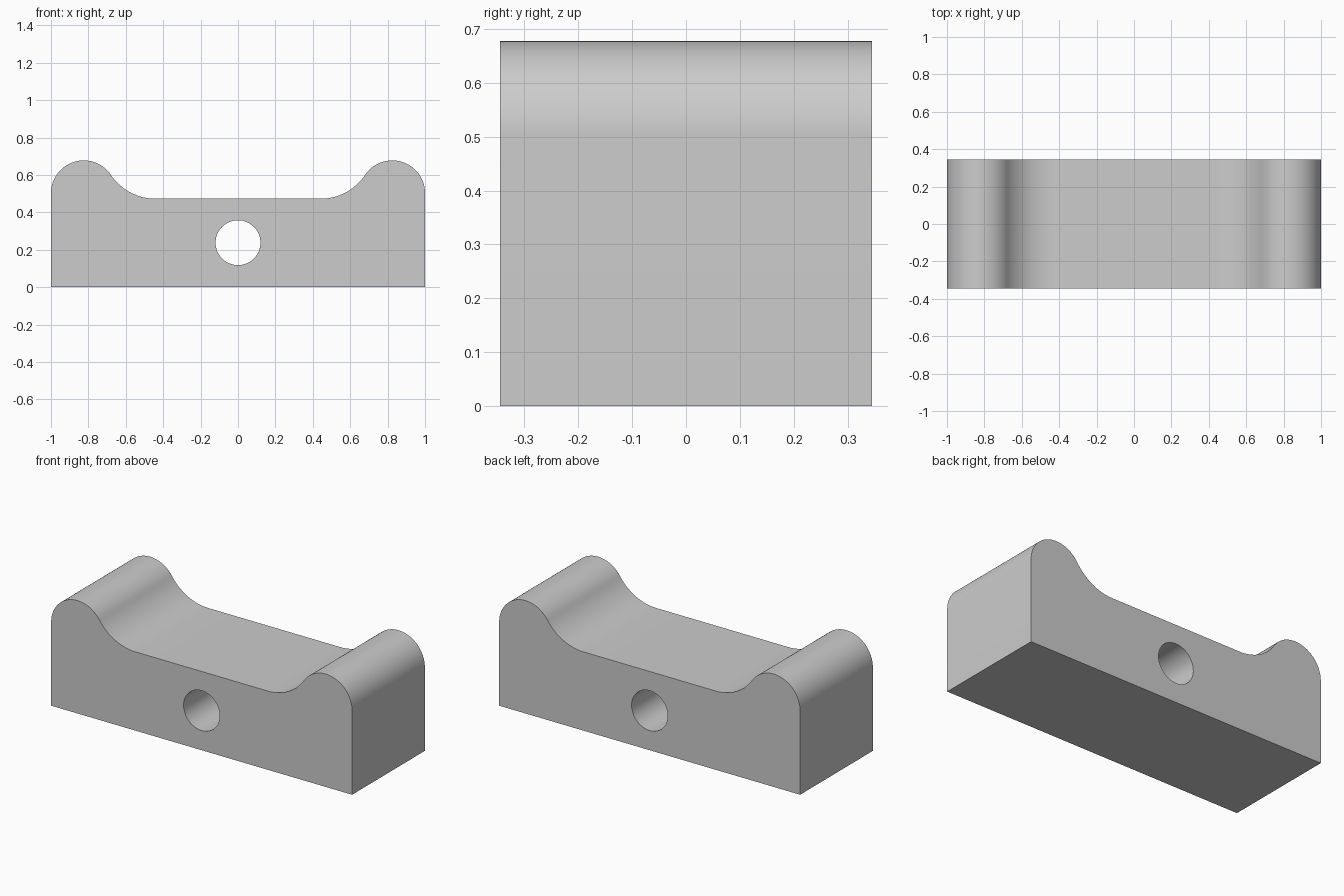
import bpy
import bmesh
from math import cos, sin, pi, atan2
from mathutils import Vector

if "Cube" in bpy.data.objects:
    bpy.data.objects.remove(bpy.data.objects["Cube"], do_unlink=True)

HALF_LENGTH, HALF_DEPTH = 1.0, 0.345
SADDLE_Z, SADDLE_X = 0.473, 0.44        # flat middle of the top
HUMP_R, HUMP_Z = 0.175, 0.503           # rounded end humps
BORE_R, BORE_Z = 0.12, 0.238            # round through hole


def arc(cx, cz, radius, start, end, steps):
    angles = [start + (end - start) * i / steps for i in range(steps + 1)]
    return [(cx + radius * cos(a), cz + radius * sin(a)) for a in angles]


# Fillet radius that makes the saddle curve tangent to the hump
hump_x = HALF_LENGTH - HUMP_R
dx, dz = hump_x - SADDLE_X, SADDLE_Z - HUMP_Z
fillet_r = (dx**2 + dz**2 - HUMP_R**2) / (2 * (HUMP_R - dz))
fillet_z = SADDLE_Z + fillet_r
join = atan2(fillet_z - HUMP_Z, SADDLE_X - hump_x)

# Half profile from the bottom corner over the hump, then mirrored
half = [(HALF_LENGTH, 0)]
half += arc(hump_x, HUMP_Z, HUMP_R, 0, join, 32)
half += arc(SADDLE_X, fillet_z, fillet_r, join - pi, -pi / 2, 20)[1:]
outline = half + [(-x, z) for x, z in reversed(half)]
bore = arc(0, BORE_Z, BORE_R, 0, 2 * pi, 48)[:-1]

# Fill the profile around the bore and extrude it through the depth
bm = bmesh.new()
edges = []
for loop in (outline, bore):
    verts = [bm.verts.new((x, -HALF_DEPTH, z)) for x, z in loop]
    edges += [bm.edges.new((v, verts[i - 1])) for i, v in enumerate(verts)]
bmesh.ops.triangle_fill(bm, edges=edges, use_beauty=True, normal=Vector((0, -1, 0)))
result = bmesh.ops.extrude_face_region(bm, geom=bm.faces[:], use_keep_orig=True)
moved = [g for g in result["geom"] if isinstance(g, bmesh.types.BMVert)]
bmesh.ops.translate(bm, verts=moved, vec=(0, 2 * HALF_DEPTH, 0))
bmesh.ops.recalc_face_normals(bm, faces=bm.faces[:])

mesh = bpy.data.meshes.new("saddle_block")
bm.to_mesh(mesh)
bm.free()
block = bpy.data.objects.new("saddle_block", mesh)
bpy.context.collection.objects.link(block)

# Single plain grey material
grey = bpy.data.materials.new("light_grey")
grey.use_nodes = True
colour = (0.604, 0.604, 0.604, 1)
grey.diffuse_color = colour
grey.node_tree.nodes["Principled BSDF"].inputs["Base Color"].default_value = colour
mesh.materials.append(grey)

# Smooth curves with crisp rims
bpy.ops.object.select_all(action="DESELECT")
block.select_set(True)
bpy.context.view_layer.objects.active = block
bpy.ops.object.shade_smooth_by_angle(angle=pi / 6)
